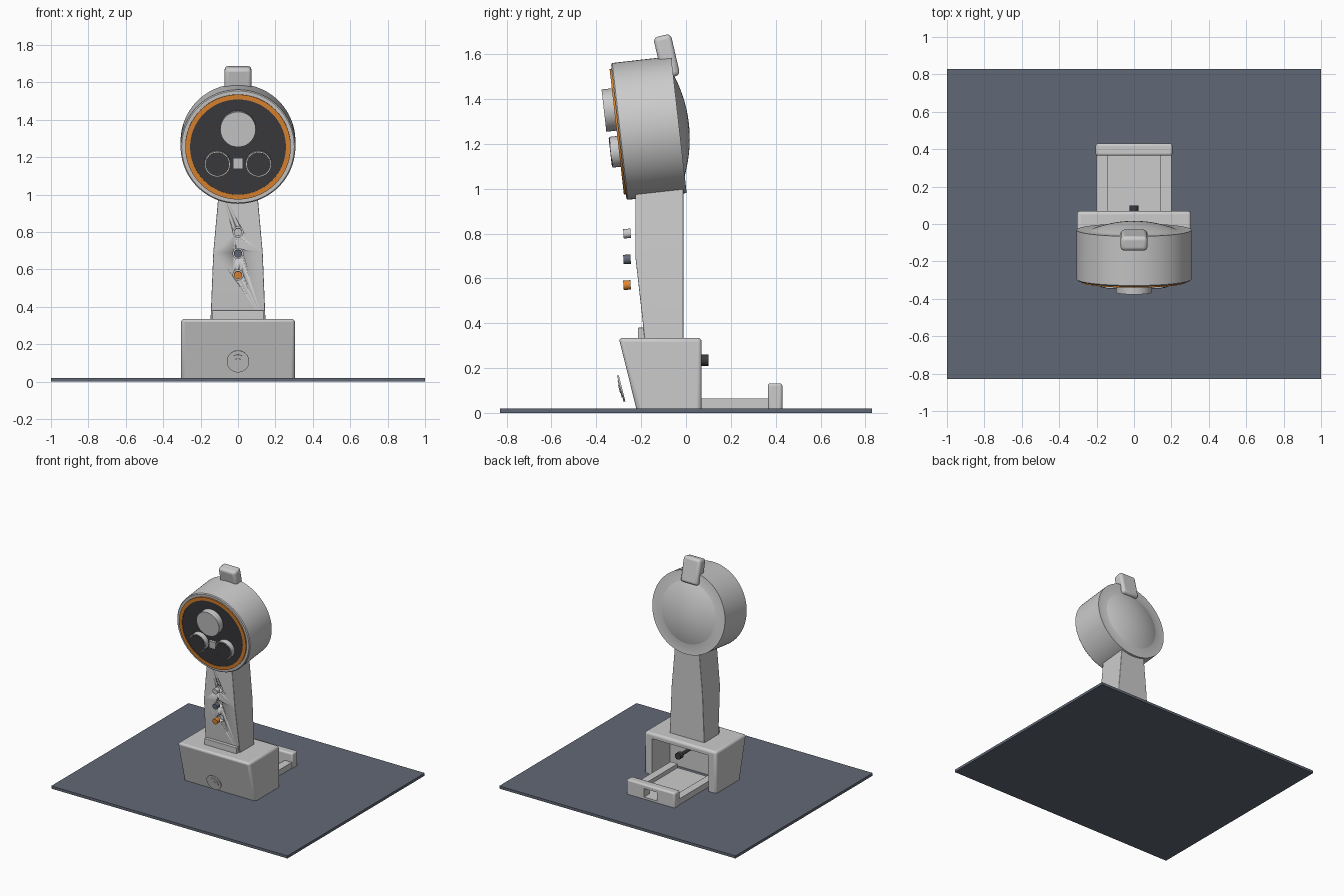
import bpy, bmesh, math
from mathutils import Matrix, Vector

if "Cube" in bpy.data.objects:
    bpy.data.objects.remove(bpy.data.objects["Cube"], do_unlink=True)


def material(name, rgb):
    m = bpy.data.materials.new(name)
    m.use_nodes = True
    m.diffuse_color = (*rgb, 1)
    m.node_tree.nodes["Principled BSDF"].inputs["Base Color"].default_value = (*rgb, 1)
    return m


GREY = material("light_grey", (0.6, 0.6, 0.6))
SLATE = material("slate", (0.12, 0.14, 0.18))
ORANGE = material("orange", (0.75, 0.24, 0.03))
BLACK = material("charcoal", (0.045, 0.045, 0.05))


def finish(name, bm, mat, matrix=None, bevel=0):
    if matrix is not None:
        bm.transform(matrix)
    bmesh.ops.recalc_face_normals(bm, faces=bm.faces)
    me = bpy.data.meshes.new(name)
    bm.to_mesh(me)
    bm.free()
    me.materials.append(mat)
    me.shade_smooth()
    me.set_sharp_from_angle(angle=math.radians(30))
    ob = bpy.data.objects.new(name, me)
    bpy.context.collection.objects.link(ob)
    if bevel:
        mod = ob.modifiers.new("rounding", "BEVEL")
        mod.width = bevel
        mod.segments = 3
    return ob


def box(name, x, y, z, mat=GREY, matrix=None, bevel=0):
    """Box between the (low, high) pairs x, y and z."""
    bm = bmesh.new()
    bmesh.ops.create_cube(bm, size=1)
    for v in bm.verts:
        v.co = Vector([a + (b - a) * (c + 0.5) for (a, b), c in zip((x, y, z), v.co)])
    return finish(name, bm, mat, matrix, bevel)


def lathe(name, profile, mat=GREY, matrix=None, steps=64):
    """Spin (radius, height) points around local z."""
    bm = bmesh.new()
    vs = [bm.verts.new((r, 0, h)) for r, h in profile]
    es = [bm.edges.new(p) for p in zip(vs, vs[1:])]
    bmesh.ops.spin(bm, geom=vs + es, axis=(0, 0, 1), cent=(0, 0, 0),
                   angle=math.tau, steps=steps, use_duplicate=False)
    bmesh.ops.remove_doubles(bm, verts=bm.verts, dist=0.0001)
    return finish(name, bm, mat, matrix)


def disc(name, r, low, high, mat=GREY, matrix=None):
    return lathe(name, [(0, low), (r, low), (r, high), (0, high)], mat, matrix, 48)


def loft(name, sections, bevel):
    """Stack of rectangles given as (z, half width, front y, back y)."""
    bm = bmesh.new()
    rings = [[bm.verts.new(p) for p in ((-w, f, z), (w, f, z), (w, b, z), (-w, b, z))]
             for z, w, f, b in sections]
    for lo, hi in zip(rings, rings[1:]):
        for i in range(4):
            j = (i + 1) % 4
            bm.faces.new((lo[i], lo[j], hi[j], hi[i]))
    bm.faces.new(rings[0])
    bm.faces.new(rings[-1])
    return finish(name, bm, GREY, None, bevel)


def cut(target, cutter):
    mod = target.modifiers.new("cut", "BOOLEAN")
    mod.operation = "DIFFERENCE"
    mod.solver = "EXACT"
    mod.object = cutter
    cutter.hide_render = True
    cutter.hide_viewport = True


def facing(y, z, degrees=90):
    """Frame whose local z points out of the front and local y points up."""
    return Matrix.Translation((0, y, z)) @ Matrix.Rotation(math.radians(degrees), 4, "X")


# Ground plate
box("floor_plate", (-1, 1), (-0.83, 0.83), (0, 0.02), SLATE)

# Base housing, open at the back for the drawer
base = loft("base_housing", [(0, 0.305, -0.217, 0.07), (0.335, 0.305, -0.3, 0.07)], 0.018)
cut(base, box("drawer_bay_cutter", (-0.24, 0.24), (-0.15, 0.2), (0.02, 0.295)))

# Concentric dial in front of the base
dial = facing(-0.29, 0.108, 104)
for part, r, top in (("rim", 0.06, 0.003), ("ring", 0.038, 0.006), ("centre", 0.018, 0.009)):
    disc("dial_" + part, r, -0.005, top, GREY, dial)

# Knob and its shaft inside the bay
disc("knob", 0.025, -0.1, -0.065, BLACK, facing(0, 0.235))
disc("knob_shaft", 0.012, -0.07, 0.155, BLACK, facing(0, 0.235))

# Pulled-out drawer
box("drawer_floor", (-0.2, 0.2), (-0.1, 0.37), (0.02, 0.035))
for side, s in (("left", 1), ("right", -1)):
    box("drawer_rail_" + side, sorted((s * 0.14, s * 0.2)), (-0.1, 0.37), (0.02, 0.065))
panel = box("drawer_panel", (-0.205, 0.205), (0.365, 0.43), (0.005, 0.132), GREY, None, 0.012)
cut(panel, box("drawer_grip_cutter", (-0.055, 0.055), (0.3, 0.5), (0.035, 0.1)))

# Neck with button holes
neck = loft("neck", [(0.3, 0.148, -0.181, -0.012), (0.69, 0.132, -0.225, -0.012),
                     (1.05, 0.1, -0.225, -0.012)], 0.004)
box("neck_foot_ledge", (-0.137, 0.137), (-0.215, -0.15), (0.32, 0.38), GREY, None, 0.004)
for part, z, mat in (("upper", 0.8, GREY), ("middle", 0.685, SLATE), ("lower", 0.57, ORANGE)):
    cut(neck, disc("hole_cutter_" + part, 0.027, -0.04, 0.1, GREY, facing(-0.22, z)))
    disc("button_" + part, 0.021, -0.016, 0.016, mat, facing(-0.263, z, 94))

# Tilted round head with a domed back
head = facing(-0.3, 1.255, 96.5)
dome = [(0.23 * math.sin(t), -0.27 - 0.045 * math.cos(t))
        for t in (i * math.pi / 20 for i in range(11))]
dome = [(r, -0.27 - 0.045 * (1 - (r / 0.23) ** 2)) for r, h in dome]
lathe("head_drum", dome + [(0.307, -0.27), (0.307, -0.006), (0.301, 0), (0, 0)], GREY, head, 96)
lathe("orange_ring", [(0.256, 0), (0.282, 0), (0.282, 0.009), (0.256, 0.009), (0.256, 0)],
      ORANGE, head, 96)
disc("face_plate", 0.257, 0, 0.005, BLACK, head)

# Lenses on the face
disc("main_lens", 0.095, 0, 0.055, GREY, head @ Matrix.Translation((0, 0.1, 0)))
for side, x in (("left", 0.11), ("right", -0.11)):
    spot = head @ Matrix.Translation((x, -0.088, 0))
    disc("small_lens_barrel_" + side, 0.069, 0, 0.045, GREY, spot)
    disc("small_lens_glass_" + side, 0.063, 0.04, 0.048, BLACK, spot)
box("square_sensor", (-0.028, 0.028), (-0.117, -0.058), (0, 0.02), GREY, head)

# Rounded tab at the top of the head
tab = Matrix.Translation((0, -0.086, 1.59)) @ Matrix.Rotation(math.radians(13), 4, "X")
box("top_tab", (-0.072, 0.072), (-0.04, 0.04), (-0.095, 0.095), GREY, tab, 0.02)
